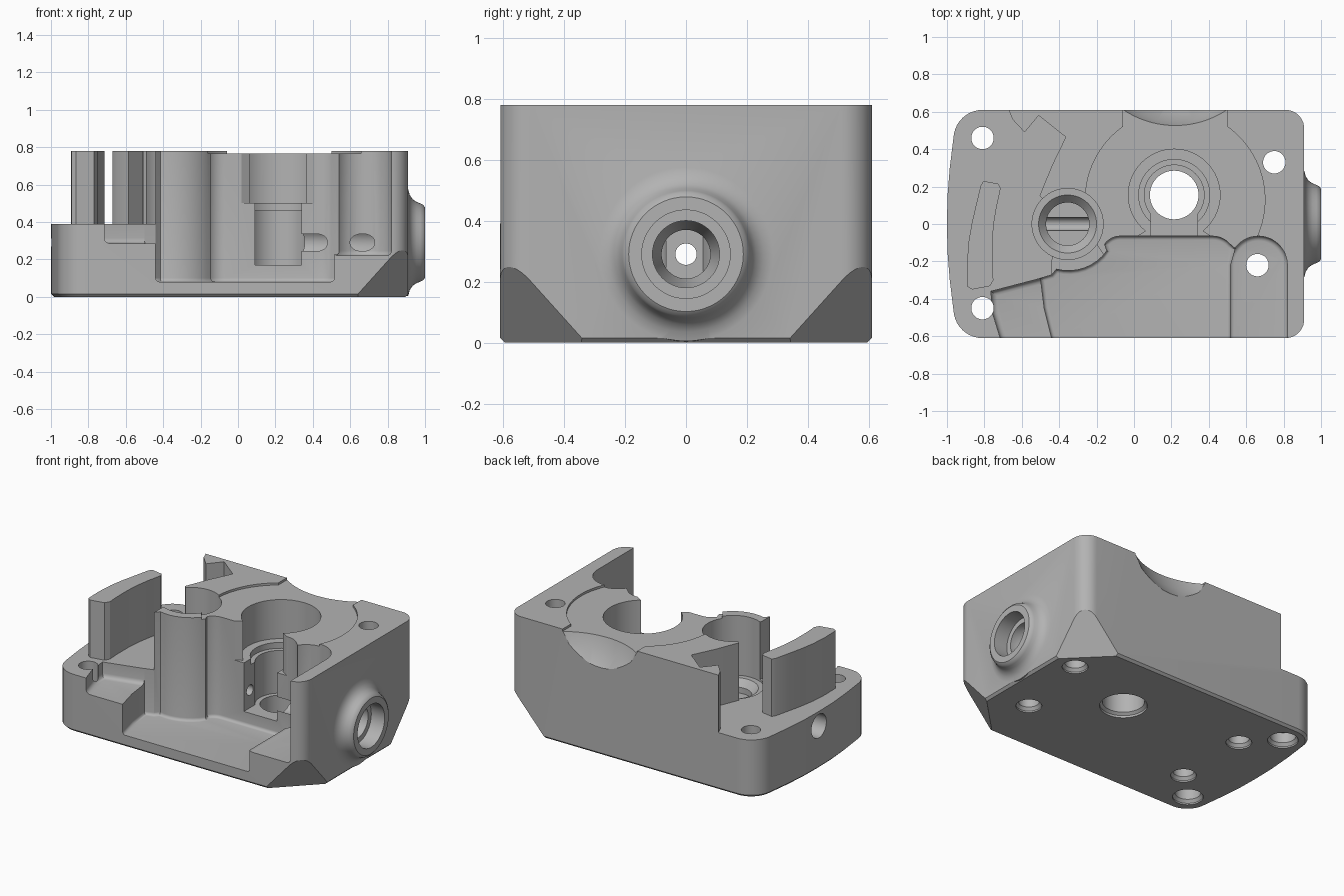
import bpy, bmesh
from math import cos, sin, pi, radians
from mathutils import Matrix, Vector

cube = bpy.data.objects.get("Cube")
if cube:
    bpy.data.objects.remove(cube, do_unlink=True)

metal = bpy.data.materials.new("grey metal")
metal.use_nodes = True
grey = (0.45, 0.45, 0.45, 1)
metal.diffuse_color = grey
metal.node_tree.nodes["Principled BSDF"].inputs["Base Color"].default_value = grey


def make_object(name, bm):
    bmesh.ops.recalc_face_normals(bm, faces=bm.faces)
    mesh = bpy.data.meshes.new(name)
    bm.to_mesh(mesh)
    bm.free()
    mesh.materials.append(metal)
    obj = bpy.data.objects.new(name, mesh)
    bpy.context.collection.objects.link(obj)
    return obj


def arc(cx, cy, r, a0, a1, n=10):
    angles = [radians(a0 + (a1 - a0) * i / n) for i in range(n + 1)]
    return [(cx + r * cos(a), cy + r * sin(a)) for a in angles]


def prism(name, pts, z0, z1, bevel=0, segments=4):
    """Extruded outline, with optional rounding of the lower rim."""
    bm = bmesh.new()
    base = bm.faces.new([bm.verts.new((x, y, z0)) for x, y in pts])
    top = bmesh.ops.extrude_face_region(bm, geom=[base], use_keep_orig=True)["geom"]
    for v in top:
        if isinstance(v, bmesh.types.BMVert):
            v.co.z = z1
    if bevel:
        rim = [e for e in bm.edges if all(abs(v.co.z - z0) < 1e-5 for v in e.verts)]
        bmesh.ops.bevel(bm, geom=rim, offset=bevel, segments=segments, profile=0.5,
                        affect='EDGES')
    return make_object(name, bm)


def lathe(name, profile, centre, axis="Z", n=64):
    """Solid of revolution; profile holds (radius, distance along axis)."""
    bm = bmesh.new()
    rings = [[bm.verts.new((r * cos(2 * pi * i / n), r * sin(2 * pi * i / n), h))
              for i in range(n)] for r, h in profile]
    for a, b in zip(rings, rings[1:]):
        for i in range(n):
            j = (i + 1) % n
            bm.faces.new((a[i], a[j], b[j], b[i]))
    bm.faces.new(rings[0])
    bm.faces.new(rings[-1])
    if axis == "X":
        bm.transform(Matrix.Rotation(pi / 2, 4, 'Y'))
    bm.transform(Matrix.Translation(centre))
    return make_object(name, bm)


def combine(target, other, operation='DIFFERENCE'):
    mod = target.modifiers.new(other.name, 'BOOLEAN')
    mod.operation = operation
    mod.solver = 'EXACT'
    mod.object = other
    bpy.context.view_layer.objects.active = target
    bpy.ops.object.modifier_apply(modifier=mod.name)
    bpy.data.objects.remove(other, do_unlink=True)


# Main block with rounded right corners and a bowed left end
bow = [(-0.985, 0.3), (-0.997, 0.15), (-1, 0), (-0.997, -0.15), (-0.985, -0.3)]
outline = (arc(0.81, -0.51, 0.1, -90, 0) + arc(0.81, 0.51, 0.1, 0, 90)
           + arc(-0.81, 0.455, 0.155, 90, 175) + bow
           + arc(-0.81, -0.455, 0.155, 185, 270))
body = prism("valve_body", outline, 0, 0.78, 0.015, 1)

# Port boss on the right end
boss = [(0.29, 0.85), (0.285, 0.91), (0.255, 0.918), (0.23, 0.935), (0.217, 0.955),
        (0.209, 0.975), (0.202, 0.99), (0.188, 1.0)]
combine(body, lathe("port_boss", boss, (0, 0, 0.29), "X"), 'UNION')

# Sloped lower corners at the right end
for side in (-1, 1):
    bm = bmesh.new()
    tip = Vector((1.03, side * 0.73, -0.02))
    reach = 0.54
    corners = [tip, tip - Vector((reach, 0, 0)), tip - Vector((0, side * reach, 0)),
               tip + Vector((0, 0, reach / 0.9))]
    bmesh.ops.convex_hull(bm, input=[bm.verts.new(c) for c in corners])
    combine(body, make_object("corner_cutter", bm))

# Lowered left deck with a stepped inner edge
deck = [(-1.2, 0.8), (-0.67, 0.8), (-0.67, 0.61), (-0.65, 0.56), (-0.585, 0.49),
        (-0.51, 0.58), (-0.365, 0.465), (-0.44, 0.31), (-0.505, 0.15), (-0.45, 0.1),
        (-0.4, 0), (-0.44, -0.19), (-0.44, -0.8), (-1.2, -0.8)]
combine(body, prism("deck_cutter", deck, 0.39, 1))

# Front pockets: shelf, deep floor and round-ended bay
shelf = [(-0.765, -0.36), (-0.755, -0.48), (-0.715, -0.61), (-0.7, -0.8),
         (-0.38, -0.8), (-0.42, -0.27)]
combine(body, prism("shelf_cutter", shelf, 0.285, 1, 0.03))
floor = ([(-0.42, -0.8), (-0.44, -0.61), (-0.48, -0.45), (-0.5, -0.29), (-0.44, -0.272)]
         + arc(-0.35, 0, 0.25, 255, 325, 8)
         + arc(-0.075, -0.165, 0.1, 145, 90, 6)
         + arc(0.42, -0.19, 0.125, 90, 40, 5) + [(0.54, -0.13), (0.515, -0.22), (0.515, -0.8)])
combine(body, prism("floor_cutter", floor, 0.08, 1, 0.02))
bay = arc(0.665, -0.22, 0.155, 0, 180, 24) + [(0.51, -0.8), (0.82, -0.8)]
combine(body, prism("bay_cutter", bay, 0.22, 1, 0.025))

# Shallow round recess in the top and scallop on the back
combine(body, lathe("recess_cutter", [(0.48, 0.765), (0.48, 1)], (0.22, 0.13, 0), n=96))
back_gap = [(-0.06, 0.3), (0.5, 0.3), (0.5, 0.8), (-0.06, 0.8)]
combine(body, prism("back_gap_cutter", back_gap, 0.765, 1))
scallop = [(0.33, 0.5), (0.42, 0.6), (0.475, 0.69), (0.5, 0.77), (0.51, 0.9)]
combine(body, lathe("scallop_cutter", scallop, (0.22, 1.025, 0), n=128))

# Main stepped bore with its front window
main_bore = [(0.147, -0.1), (0.147, 0.015), (0.13, 0.03), (0.13, 0.17), (0.16, 0.17),
             (0.16, 0.46), (0.19, 0.46), (0.19, 0.5), (0.245, 0.5), (0.245, 1)]
combine(body, lathe("main_bore_cutter", main_bore, (0.215, 0.155, 0)))
mouth = [(0.02, -0.2), (0.02, -0.065), (0.1, -0.015), (0.1, 0.1), (0.33, 0.1),
         (0.33, -0.015), (0.41, -0.065), (0.41, -0.2)]
combine(body, prism("mouth_cutter", mouth, 0.5, 1))
window = [(0.09, -0.2), (0.34, -0.2), (0.34, 0.08), (0.09, 0.08)]
combine(body, prism("window_cutter", window, 0.17, 0.55))

# Small blind bore
small_bore = [(0.115, 0.29), (0.115, 0.33), (0.155, 0.375), (0.19, 0.375), (0.19, 1)]
combine(body, lathe("small_bore_cutter", small_bore, (-0.355, 0, 0)))

# Lengthwise passage, stepped at both ends
passage = [(0.08, -1.2), (0.08, -0.78), (0.035, -0.74), (0.035, 0.1), (0.08, 0.1),
           (0.08, 0.78), (0.11, 0.84), (0.11, 0.9), (0.145, 0.9), (0.145, 1.2)]
combine(body, lathe("passage_cutter", passage, (0, 0, 0.29), "X", 48))

# Bolt holes with countersunk undersides, then blind dowel holes
for x, y, wide in ((-0.81, 0.46, 0.095), (-0.81, -0.45, 0.095),
                   (0.75, 0.33, 0.08), (0.66, -0.22, 0.08)):
    hole = [(wide, -0.1), (wide, 0.01), (wide - 0.015, 0.03), (wide - 0.015, 0.1),
            (0.06, 0.1), (0.06, 1)]
    combine(body, lathe("bolt_hole_cutter", hole, (x, y, 0), n=40))
for y in (-0.265, 0.265):
    dowel = [(0.08, -0.1), (0.08, 0.01), (0.065, 0.03), (0.065, 0.15)]
    combine(body, lathe("dowel_hole_cutter", dowel, (-0.62, y, 0), n=40))

# Free-standing curved wall on the left deck
wall = [(-0.82, 0.205), (-0.805, 0.23), (-0.725, 0.215), (-0.713, 0.19), (-0.735, 0.09),
        (-0.75, 0), (-0.757, -0.1), (-0.757, -0.22), (-0.752, -0.3), (-0.77, -0.332),
        (-0.865, -0.35), (-0.89, -0.335), (-0.893, -0.22), (-0.885, -0.1),
        (-0.868, 0), (-0.845, 0.1)]
curved_wall = prism("curved_wall", wall, 0.38, 0.78)

# Smooth shading with sharp edges kept
bpy.ops.object.select_all(action='DESELECT')
for obj in (body, curved_wall):
    obj.select_set(True)
    bpy.context.view_layer.objects.active = obj
bpy.ops.object.shade_smooth_by_angle(angle=radians(30))
